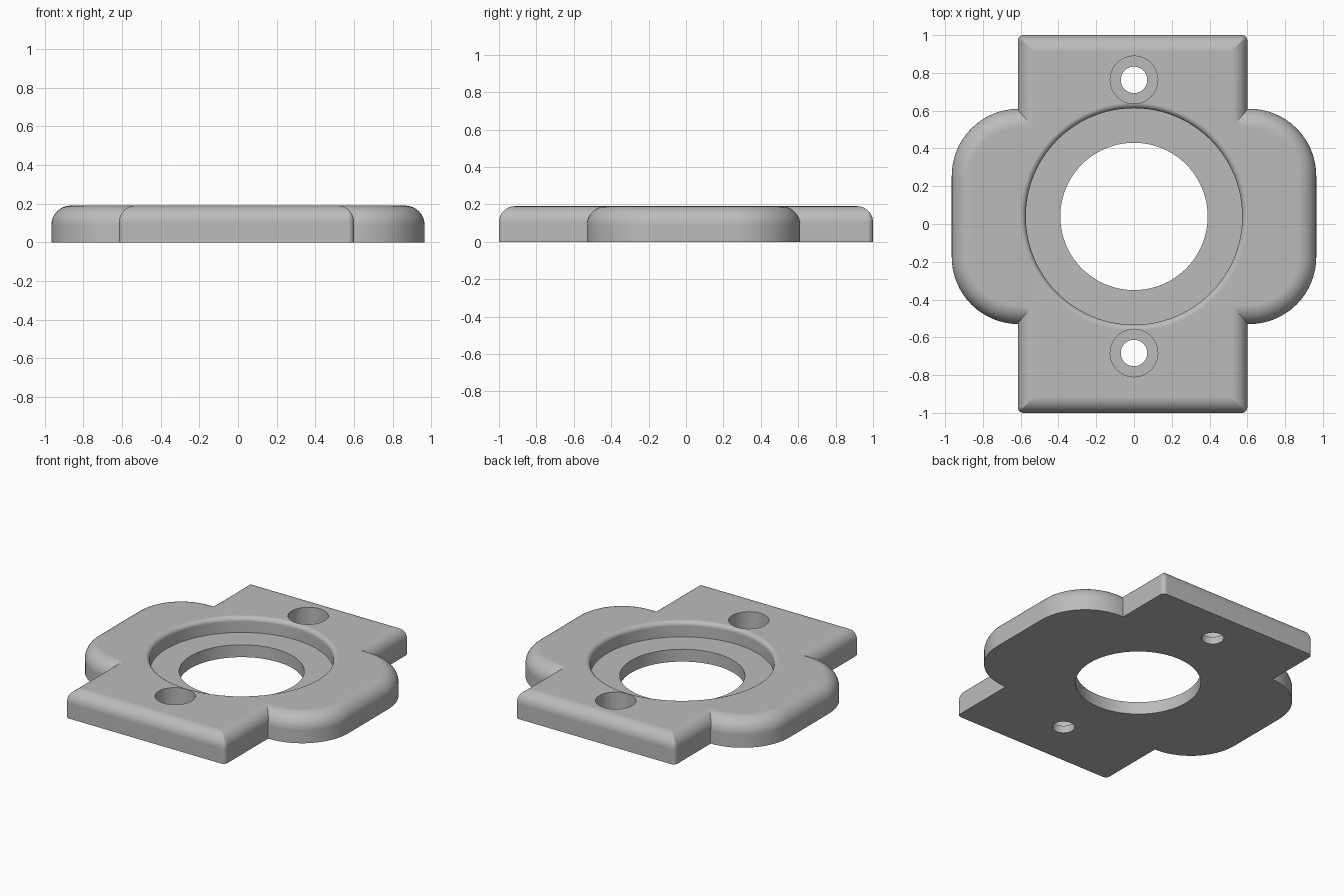
import bpy, bmesh
from math import sin, cos, pi, radians

if "Cube" in bpy.data.objects:
    bpy.data.objects.remove(bpy.data.objects["Cube"], do_unlink=True)

TOP = 0.19          # plate thickness
CENTRE_Y = 0.04     # centre of the bore and the side lobes

metal = bpy.data.materials.new("plain grey")
metal.use_nodes = True
GREY = (0.5, 0.5, 0.5, 1)
metal.diffuse_color = GREY
metal.node_tree.nodes["Principled BSDF"].inputs["Base Color"].default_value = GREY


def loft(name, rings):
    """Closed solid through a stack of matching rings."""
    bm = bmesh.new()
    loops = [[bm.verts.new(p) for p in ring] for ring in rings]
    for a, b in zip(loops, loops[1:]):
        for i in range(len(a)):
            j = (i + 1) % len(a)
            bm.faces.new((a[i], a[j], b[j], b[i]))
    bm.faces.new(loops[0][::-1])
    bm.faces.new(loops[-1])
    bmesh.ops.recalc_face_normals(bm, faces=bm.faces)
    mesh = bpy.data.meshes.new(name)
    bm.to_mesh(mesh)
    bm.free()
    mesh.materials.append(metal)
    obj = bpy.data.objects.new(name, mesh)
    bpy.context.collection.objects.link(obj)
    return obj


def rounded_rect(x0, x1, y0, y1, r, z, steps=16):
    centres = [(x1 - r, y1 - r), (x0 + r, y1 - r), (x0 + r, y0 + r), (x1 - r, y0 + r)]
    return [(cx + r * cos(a), cy + r * sin(a), z)
            for k, (cx, cy) in enumerate(centres)
            for a in [(k + i / steps) * pi / 2 for i in range(steps + 1)]]


def slab(name, x0, x1, y0, y1, corner, fillet, steps=10):
    """Rounded rectangle with a filleted top edge."""
    rings = [rounded_rect(x0, x1, y0, y1, corner, 0)]
    for i in range(steps + 1):
        a = i / steps * pi / 2
        d = fillet * (1 - cos(a))
        z = TOP - fillet * (1 - sin(a))
        rings.append(rounded_rect(x0 + d, x1 - d, y0 + d, y1 - d,
                                  max(corner - d, 0.003), z))
    return loft(name, rings)


def lathe(name, y, profile, sides):
    return loft(name, [[(r * cos(2 * pi * i / sides), y + r * sin(2 * pi * i / sides), z)
                        for i in range(sides)] for r, z in profile])


def boolean(target, tool, operation):
    mod = target.modifiers.new(operation, "BOOLEAN")
    mod.object, mod.operation, mod.solver = tool, operation, "EXACT"
    bpy.context.view_layer.objects.active = target
    bpy.ops.object.modifier_apply(modifier=mod.name)
    bpy.data.objects.remove(tool, do_unlink=True)


# Crossed slabs: long straight plate and rounded side lobes
plate = slab("mounting_plate", -0.615, 0.6, -1, 1, 0.03, 0.085)
lobes = slab("side_lobes", -0.965, 0.965, CENTRE_Y - 0.57, CENTRE_Y + 0.57, 0.355, 0.1)
boolean(plate, lobes, "UNION")

# Central stepped bore with a rounded rim
RIM = 0.03
profile = [(0.39, -0.1), (0.39, 0.085), (0.573, 0.085)]
for i in range(7):
    a = i / 6 * pi / 2
    profile.append((0.573 + RIM * (1 - cos(a)), TOP - RIM + RIM * sin(a)))
profile.append((0.573 + RIM, TOP + 0.1))
boolean(plate, lathe("bore_cutter", CENTRE_Y, profile, 96), "DIFFERENCE")

# Counterbored screw holes
for side in (-1, 1):
    screw = [(0.07, -0.1), (0.07, 0.05), (0.126, 0.05), (0.126, TOP + 0.1)]
    boolean(plate, lathe("screw_cutter", CENTRE_Y + side * 0.723, screw, 48), "DIFFERENCE")

# Smooth fillets, crisp edges, flat top
bpy.ops.object.select_all(action="DESELECT")
plate.select_set(True)
bpy.context.view_layer.objects.active = plate
bpy.ops.object.shade_smooth_by_angle(angle=radians(25))
weighted = plate.modifiers.new("flat_tops", "WEIGHTED_NORMAL")
weighted.keep_sharp = True
